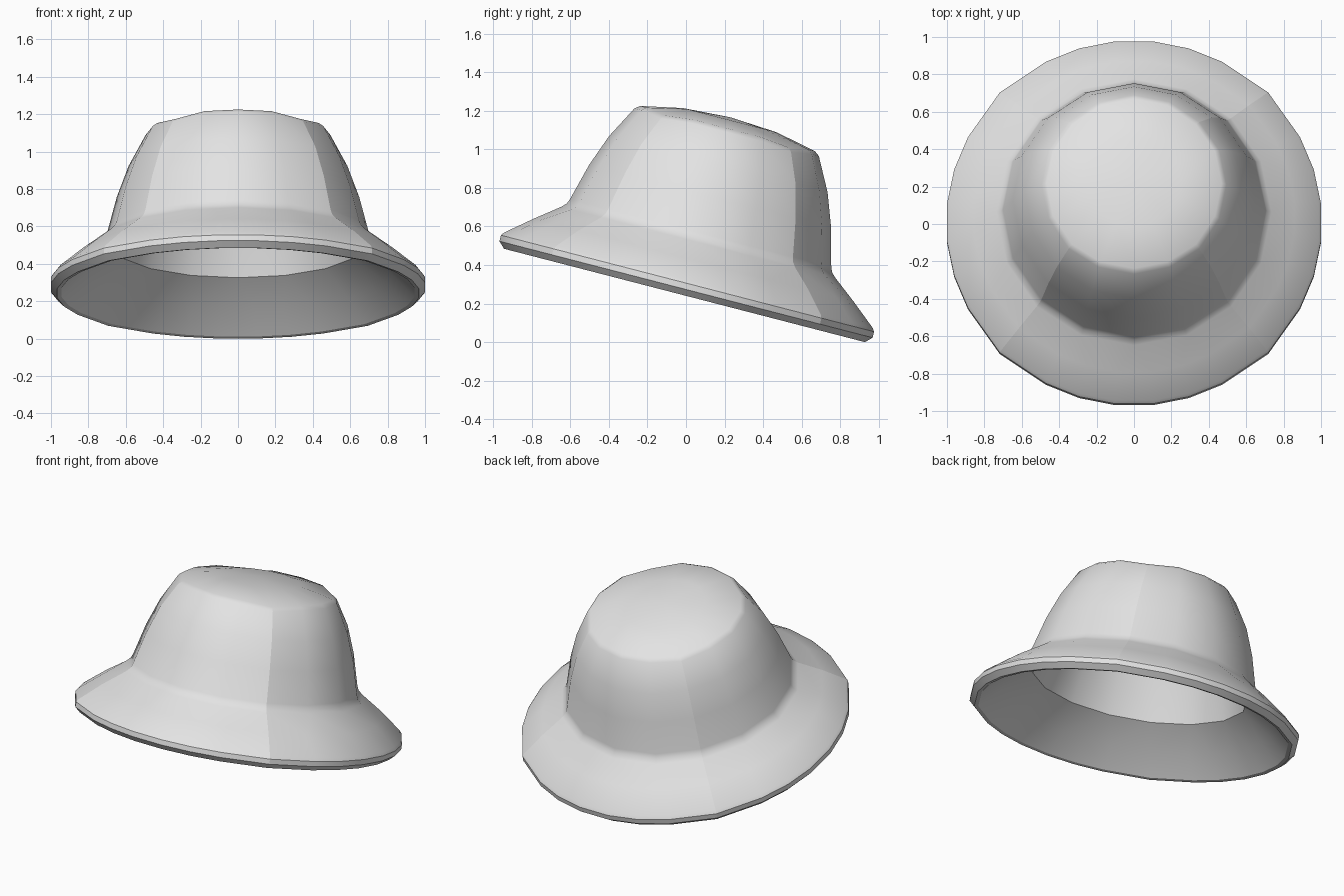
import bpy, bmesh
from math import sin, cos, pi, radians
from mathutils import Matrix

cube = bpy.data.objects.get("Cube")
if cube:
    bpy.data.objects.remove(cube, do_unlink=True)

# One flat felt colour
felt = bpy.data.materials.new("pale_grey_felt")
felt.use_nodes = True
colour = (0.77, 0.77, 0.77, 1)
felt.diffuse_color = colour
felt.node_tree.nodes["Principled BSDF"].inputs["Base Color"].default_value = colour


def full_turn(quarter):
    return [radians(a + 90 * k) for k in range(4) for a in quarter]


# Corner directions of the crown and of the brim edge
crown_corners = full_turn([0, 22.5, 45, 67.5])
brim_corners = full_turn([6, 17, 28, 45, 62, 73, 84])

# Radius and height, from the domed top over the brim and back up inside
crown_outside = [(0.25, 0.907), (0.468, 0.862), (0.494, 0.842), (0.585, 0.671),
                 (0.648, 0.50), (0.70, 0.302), (0.711, 0.276), (0.735, 0.252)]
brim_outside = [(0.862, 0.157), (0.992, 0.05), (1.005, 0.032), (1.005, 0.0)]
brim_inside = [(0.972, -0.032), (0.948, -0.027), (0.825, 0.095)]
crown_inside = [(0.662, 0.225), (0.585, 0.485), (0.524, 0.65), (0.432, 0.80), (0.24, 0.843)]

bm = bmesh.new()


def add_rings(profile, corners):
    return [([bm.verts.new((r * cos(a), r * sin(a), z)) for a in corners], corners)
            for r, z in profile]


def join(upper, lower):
    """Skin two rings: quads where their corners match, else triangles."""
    (u, ua), (w, wa) = upper, lower
    if len(u) == len(w):
        for i in range(len(u)):
            bm.faces.new((u[i - 1], w[i - 1], w[i], u[i]))
        return
    ua, wa = ua + [ua[0] + 2 * pi], wa + [wa[0] + 2 * pi]
    i = j = 0
    while i < len(u) or j < len(w):
        a, b = u[i % len(u)], w[j % len(w)]
        if j == len(w) or (i < len(u) and ua[i + 1] <= wa[j + 1] + 1e-6):
            i += 1
            bm.faces.new((a, b, u[i % len(u)]))
        else:
            j += 1
            bm.faces.new((a, b, w[j % len(w)]))


# Shell: outer crown and brim first, then the lining
crown_rings = add_rings(crown_outside, crown_corners)
brim_rings = add_rings(brim_outside, brim_corners)
outer_count = len(bm.verts)
brim_rings += add_rings(brim_inside, brim_corners)
rings = crown_rings + brim_rings + add_rings(crown_inside, crown_corners)
for upper, lower in zip(rings, rings[1:]):
    join(upper, lower)

# At the four seams the crown edge dips and the brim stands slightly proud
for ring, corners in crown_rings[1:3]:
    for v in ring[2::4]:
        v.co.z -= 0.016
for ring, corners in brim_rings:
    for v in ring[3::7]:
        v.co.xy *= 1.01

# Domed top and its lining
for (ring, corners), height in ((rings[0], 0.922), (rings[-1], 0.857)):
    centre = bm.verts.new((0, 0, height))
    for i in range(len(ring)):
        bm.faces.new((centre, ring[i - 1], ring[i]))
bmesh.ops.recalc_face_normals(bm, faces=bm.faces)

mesh = bpy.data.meshes.new("bucket_hat")
bm.to_mesh(mesh)
bm.free()
mesh.materials.append(felt)
hat = bpy.data.objects.new("bucket_hat", mesh)
bpy.context.collection.objects.link(hat)

# Smooth panels, with creases at hard bends
bpy.context.view_layer.objects.active = hat
hat.select_set(True)
bpy.ops.object.shade_smooth_by_angle(angle=radians(30))

# Four panel seams on the diagonals of the outside
for edge in mesh.edges:
    ends = [mesh.vertices[v].co for v in edge.vertices]
    on_seam = all(abs(abs(p.x) - abs(p.y)) < 0.001 and p.xy.length > 0.3 for p in ends)
    if on_seam and max(edge.vertices) < outer_count:
        edge.use_edge_sharp = True

# Tip the hat back and rest it on the ground
mesh.transform(Matrix.Rotation(radians(-14.5), 4, "X"))
lowest = min(v.co.z for v in mesh.vertices)
mesh.transform(Matrix.Translation((0, 0, -lowest)))
